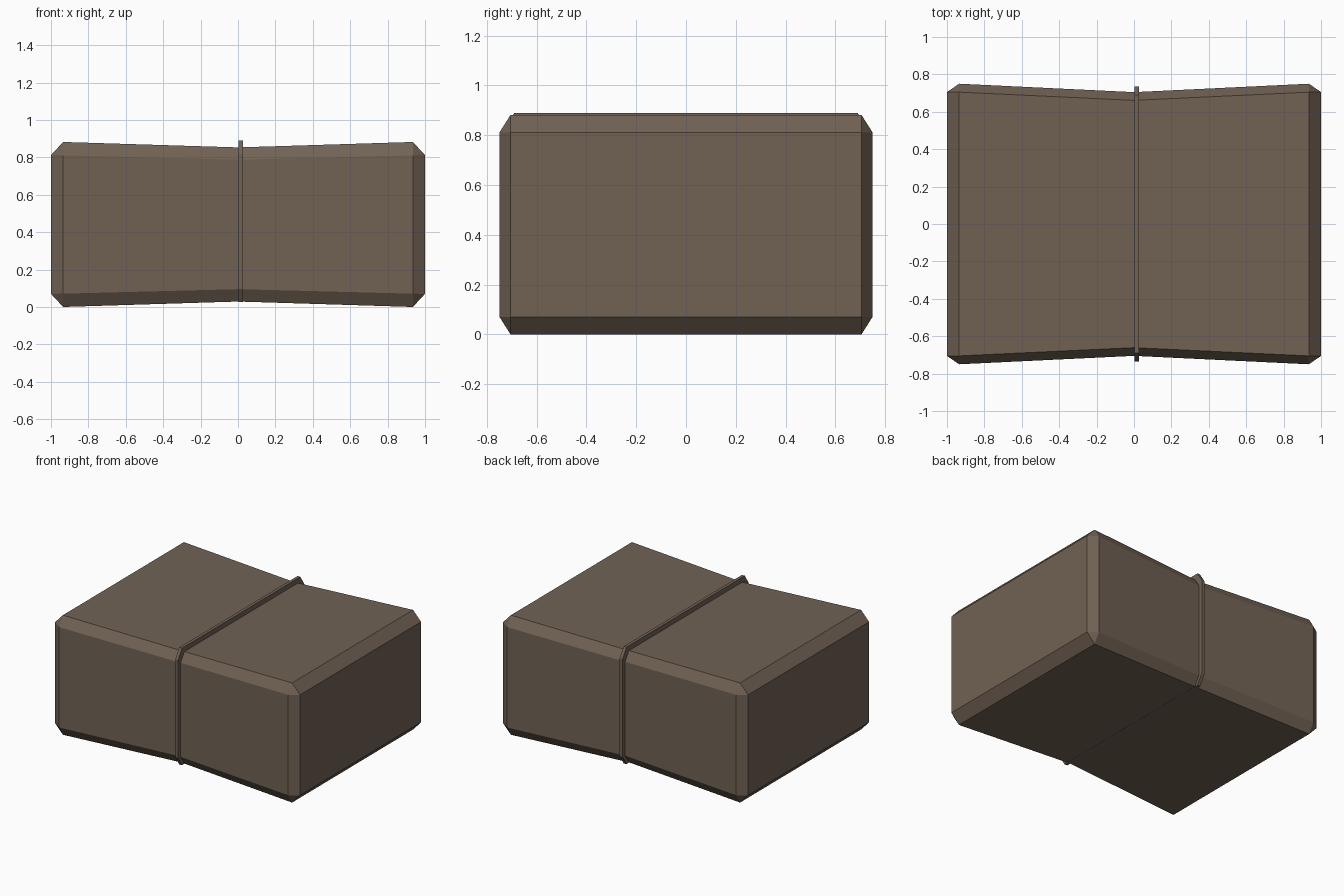
import bpy, bmesh

if "Cube" in bpy.data.objects:
    bpy.data.objects.remove(bpy.data.objects["Cube"])


def flat_material(name, rgb):
    mat = bpy.data.materials.new(name)
    mat.diffuse_color = (*rgb, 1.0)
    mat.use_nodes = True
    mat.node_tree.nodes["Principled BSDF"].inputs["Base Color"].default_value = mat.diffuse_color
    return mat


def chamfered_ring(bm, x, hy, hz, cy, cz, zc):
    """Rectangle with cut corners, standing across the x axis."""
    pts = [(hy, hz - cz), (hy - cy, hz), (cy - hy, hz), (-hy, hz - cz),
           (-hy, cz - hz), (cy - hy, -hz), (hy - cy, -hz), (hy, cz - hz)]
    return [bm.verts.new((x, y, zc + z)) for y, z in pts]


def loft(name, sections, zc, mat):
    """Skin a row of sections (x, half y, half z, cut y, cut z) and cap the ends."""
    bm = bmesh.new()
    rings = [chamfered_ring(bm, *s, zc) for s in sections]
    for a, b in zip(rings, rings[1:]):
        for i in range(8):
            j = (i + 1) % 8
            bm.faces.new((a[i], a[j], b[j], b[i]))
    bm.faces.new(rings[0])
    bm.faces.new(rings[-1])
    # uncut end sections merge to rectangles, leaving triangular corners
    bmesh.ops.remove_doubles(bm, verts=bm.verts, dist=0.0005)
    bmesh.ops.recalc_face_normals(bm, faces=bm.faces)
    mesh = bpy.data.meshes.new(name)
    bm.to_mesh(mesh)
    bm.free()
    mesh.materials.append(mat)
    obj = bpy.data.objects.new(name, mesh)
    bpy.context.collection.objects.link(obj)
    return obj


brown = flat_material("dull_brown", (0.165, 0.122, 0.089))

# bundle pinched at the waist, mirrored about x = 0
half = [(1.0, 0.705, 0.371, 0.0, 0.0), (0.935, 0.75, 0.441, 0.045, 0.071)]
waist = (0.0, 0.705, 0.412, 0.044, 0.066)
mirrored = [(-s[0], *s[1:]) for s in half]
loft("bundle", mirrored + [waist] + half[::-1], 0.441, brown)

# thin cord around the waist, sitting slightly high
cord = (0.735, 0.431, 0.045, 0.07)
loft("cord", [(0.003, *cord), (0.026, *cord)], 0.458, brown)
